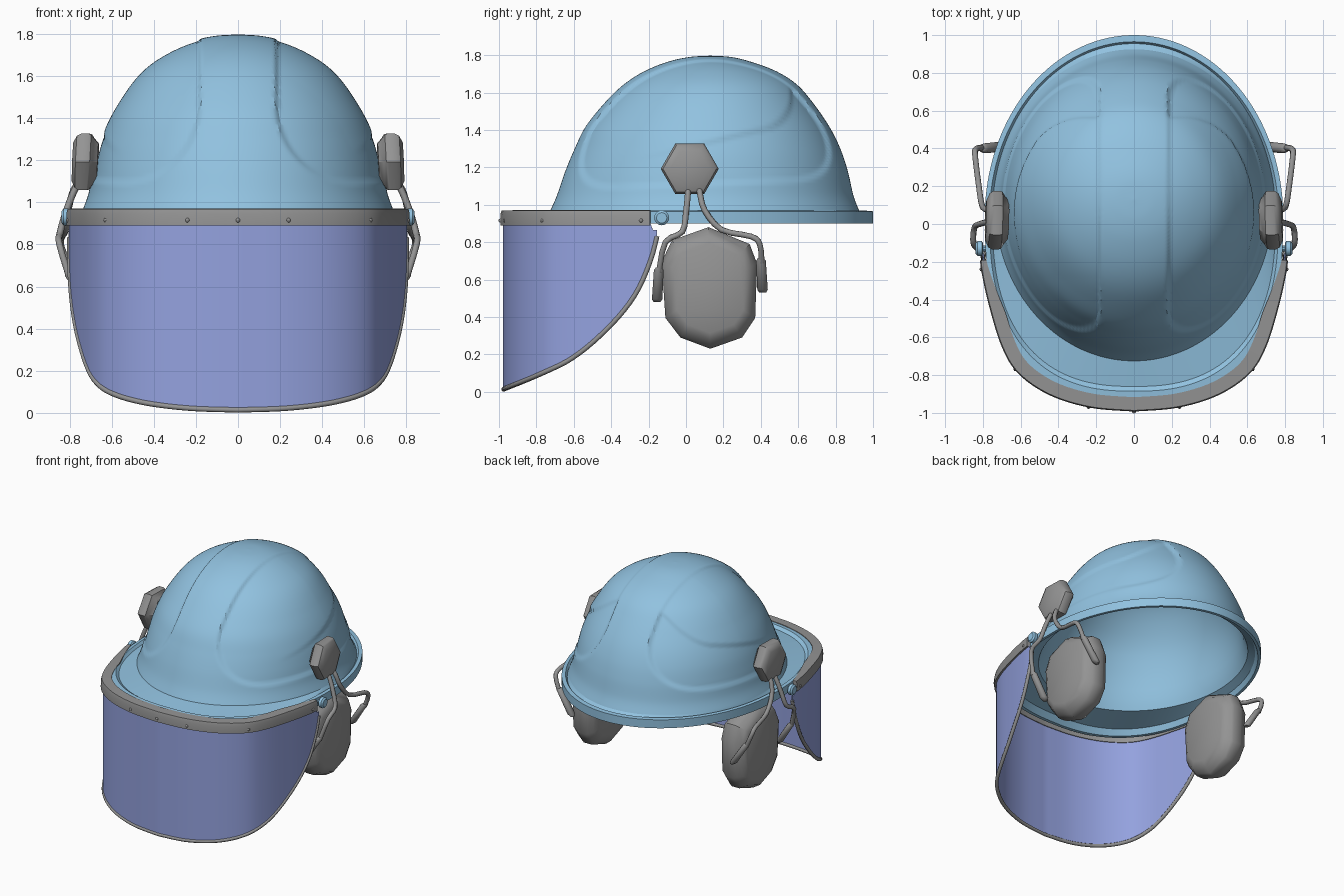
import bpy, bmesh, math
from mathutils import Vector

if "Cube" in bpy.data.objects:
    bpy.data.objects.remove(bpy.data.objects["Cube"])


def material(name, rgb):
    m = bpy.data.materials.new(name)
    m.diffuse_color = (*rgb, 1)
    m.use_nodes = True
    m.node_tree.nodes["Principled BSDF"].inputs["Base Color"].default_value = m.diffuse_color
    return m


BLUE = material("shell blue", (0.285, 0.54, 0.745))
GREY = material("fitting grey", (0.295, 0.295, 0.295))
TINT = material("visor violet", (0.295, 0.36, 0.735))


def spline(pts, n):
    """Catmull-Rom through tuples, n steps per span."""
    p = [pts[0]] + list(pts) + [pts[-1]]
    out = []
    for i in range(1, len(p) - 2):
        for k in range(n):
            t = k / n
            out.append(tuple(0.5 * (2 * b + (c - a) * t + (2 * a - 5 * b + 4 * c - d) * t * t
                                    + (3 * b - a - 3 * c + d) * t ** 3)
                             for a, b, c, d in zip(p[i - 1], p[i], p[i + 1], p[i + 2])))
    return out + [tuple(pts[-1])]


def loft(name, rings, mat, caps=True, angle=30, mirror=False):
    """Skin a list of equal-length closed rings."""
    bm = bmesh.new()
    vs = [[bm.verts.new(v) for v in r] for r in rings]
    n = len(rings[0])
    for r, s in zip(vs, vs[1:]):
        for i in range(n):
            j = (i + 1) % n
            bm.faces.new((r[i], r[j], s[j], s[i]))
    if caps:
        bm.faces.new(vs[0])
        bm.faces.new(vs[-1])
    bmesh.ops.remove_doubles(bm, verts=bm.verts, dist=1e-5)
    bmesh.ops.recalc_face_normals(bm, faces=bm.faces)
    me = bpy.data.meshes.new(name)
    bm.to_mesh(me)
    bm.free()
    me.materials.append(mat)
    ob = bpy.data.objects.new(name, me)
    bpy.context.collection.objects.link(ob)
    bpy.ops.object.select_all(action='DESELECT')
    ob.select_set(True)
    bpy.context.view_layer.objects.active = ob
    bpy.ops.object.shade_smooth_by_angle(angle=math.radians(angle))
    if mirror:
        ob.modifiers.new("mirror", 'MIRROR').use_mirror_merge = False
    return ob


def tube(name, pts, r, mat):
    cu = bpy.data.curves.new(name, 'CURVE')
    cu.dimensions = '3D'
    cu.bevel_depth = r
    cu.bevel_resolution = 2
    cu.use_fill_caps = True
    sp = cu.splines.new('POLY')
    sp.points.add(len(pts) - 1)
    for q, p in zip(sp.points, pts):
        q.co = (*p, 1)
    cu.materials.append(mat)
    ob = bpy.data.objects.new(name, cu)
    bpy.context.collection.objects.link(ob)


def disc_rings(y, z, n, rows):
    """Rings about the x axis from (x, radius) rows."""
    return [[(x, y + r * math.cos(2 * math.pi * i / n),
              z + r * math.sin(2 * math.pi * i / n)) for i in range(n)] for x, r in rows]


# --- helmet shell: ovals from (half width, front y, back y, z) ---
DOME = [(0, .13, .13, 1.797), (.11, .02, .24, 1.79), (.22, -.095, .345, 1.765), (.335, -.22, .48, 1.715),
        (.44, -.33, .59, 1.645), (.525, -.43, .675, 1.55), (.605, -.535, .765, 1.42),
        (.655, -.595, .825, 1.30), (.685, -.645, .865, 1.18), (.708, -.69, .895, 1.05), (.735, -.725, .925, .97)]
BRIM = [(.75, -.86, .955, .95), (.765, -.885, .965, .968), (.79, -.93, 1.0, .965),
        (.79, -.93, 1.0, .90), (.77, -.905, .978, .90), (.755, -.87, .95, .94)]
SEG = 224


def smooth(d, w):
    t = min(1, max(0, d / w + .5))
    return t * t * (3 - 2 * t)


def corner(u, v, r):
    if u < r and v < r:
        return r - math.hypot(r - u, r - v)
    return min(u, v)


def oval(row, p=1.0, relief=False):
    a, f, b, z = row
    ring = []
    for i in range(SEG):
        t = 2 * math.pi * i / SEG
        c, s = math.cos(t), math.sin(t)
        e = p if s < 0 else 1
        v = Vector((a * math.copysign(abs(c) ** e, c),
                    (f + b) / 2 + (b - f) / 2 * math.copysign(abs(s) ** e, s), z))
        if relief:
            # sunken side panels beside the centre ridge, with a raised upper patch
            panel = smooth(corner(abs(v.x) - .185, z - 1.11 - .04 * v.y, .38), .026)
            patch = smooth(corner(.57 - v.y, z - 1.31 - .24 * v.y, .13), .022)
            fade = min(1, max(0, (v.y + .3) / .5))
            depth = .01 + .009 * min(1, max(0, (z - 1.1) / .4))
            v += (v - Vector((0, .1, .95))).normalized() * panel * (.011 * patch * fade - depth)
        ring.append(v)
    return ring


inner = [(max(0, a - .04), min(f + .04, .13), max(b - .04, .13), z - .04 * (z - .97) / .8) for a, f, b, z in DOME]
shell = [oval(r, 1, True) for r in spline(DOME, 8)]
shell += [oval(r, .8) for r in BRIM]
shell += [oval(r) for r in reversed(spline(inner, 2))]
loft("helmet_shell", shell, BLUE, caps=False)

# --- visor: plan curve and a lower edge that depends on y ---
half = spline([(0, -.975), (.23, -.955), (.44, -.89), (.60, -.78), (.685, -.64),
               (.75, -.43), (.79, -.25), (.80, -.155)], 6)
plan = [(-x, y) for x, y in reversed(half[1:])] + half
EDGE = spline([(-.975, .012), (-.78, .092), (-.594, .187), (-.406, .35), (-.27, .52), (-.19, .70), (-.155, .83)], 4)


def edge_z(y):
    for (y0, z0), (y1, z1) in zip(EDGE, EDGE[1:]):
        if y <= y1:
            return z0 + (z1 - z0) * max(0, y - y0) / (y1 - y0)
    return EDGE[-1][1]


def outward(path, i):
    a, b = path[max(0, i - 1)], path[min(len(path) - 1, i + 1)]
    d = Vector((b[0] - a[0], b[1] - a[1])).normalized()
    return d.y, -d.x


sheet = []
for i, (x, y) in enumerate(plan):
    nx, ny = outward(plan, i)
    top = .90 if y < -.185 else .865
    sheet.append([(x + nx * o, y + ny * o, z) for o, z in
                  ((.004, top), (.004, edge_z(y)), (-.004, edge_z(y)), (-.004, top))])
loft("visor", sheet, TINT)
tube("visor_trim", [(x, y, edge_z(y) + .002) for x, y in plan], .013, GREY)

# --- frame band holding the visor ---
band = [q for q in plan if q[1] < -.185]
sections = []
for i, (x, y) in enumerate(band):
    nx, ny = outward(band, i)
    w = .015 + .043 * min(1, (-.185 - y) / .3)
    sections.append([(x + nx * o, y + ny * o, z) for o, z in
                     ((.018, .89), (.018, .945), (.012, .968), (-w, .971), (-w, .955), (-.01, .945), (-.01, .89))])
loft("visor_frame", sections, GREY, angle=20)

# --- rivets along the frame ---
for x, y in [(0, -.992), (.24, -.968), (.628, -.768), (.807, -.24)]:
    for s in ((1, -1) if x else (1,)):
        bpy.ops.mesh.primitive_uv_sphere_add(segments=10, ring_count=6, radius=.011, location=(s * x, y, .915))
        bpy.context.object.name = "frame_rivet"
        bpy.context.object.data.materials.append(GREY)

# --- visor hinges ---
loft("visor_hinge", disc_rings(-.13, .93, 16, [(.80, .03), (.806, .04), (.828, .04), (.838, .028)]),
     BLUE, mirror=True)
loft("hinge_pin", disc_rings(-.13, .93, 10, [(.75, .016), (.838, .016)]), BLUE, mirror=True)

# --- hexagonal mounts on the dome, leaning slightly with the shell ---
pad = disc_rings(.02, 1.192, 6, [(.665, .10), (.688, .13), (.70, .15), (.712, .155),
                                 (.748, .155), (.768, .143), (.785, .105)])
pad = [[(x - .04 * (z - 1.192) - .03 * (y - .02), y, z) for x, y, z in r] for r in pad]
loft("mount_pad", pad, GREY, angle=35, mirror=True)

# --- ear cups ---
CUP = [(.12, .88), (.34, .79), (.38, .685), (.37, .395), (.30, .29), (.13, .23),
       (-.03, .29), (-.11, .395), (-.13, .695), (-.075, .81)]
cup = [[(x, .125 + (y - .125) * s, .555 + (z - .555) * s) for y, z in CUP]
       for x, s in ((.53, .72), (.55, .88), (.585, .97), (.60, 1), (.665, 1), (.685, .96), (.725, .88), (.745, .74))]
loft("ear_cup", cup, GREY, angle=35, mirror=True)

# --- wire arms and end clips reaching in to the cup edge ---
ARMS = [("front_arm", [(.745, .01, 1.10), (.775, .01, 1.06), (.815, 0, .96), (.845, -.02, .855),
                       (.848, -.11, .80), (.80, -.145, .64)], (-.145, -.155), .665),
        ("rear_arm", [(.745, .07, 1.10), (.78, .075, 1.06), (.805, .10, .97), (.82, .19, .866),
                      (.84, .35, .83), (.838, .395, .786), (.80, .405, .69)], (.40, .41), .715)]
for name, pts, (y0, y1), top in ARMS:
    for s in (1, -1):
        tube(name, [(s * x, y, z) for x, y, z in spline(pts, 3)], .016, GREY)
    clip = []
    for t, r in ((0, .016), (.08, .026), (.92, .028), (1, .018)):
        clip.append([(.805 - .12 * t + r * math.cos(k * math.pi / 4),
                      y0 + (y1 - y0) * t + r * math.sin(k * math.pi / 4), top - .185 * t) for k in range(8)])
    loft(name + "_clip", clip, GREY, angle=50, mirror=True)
